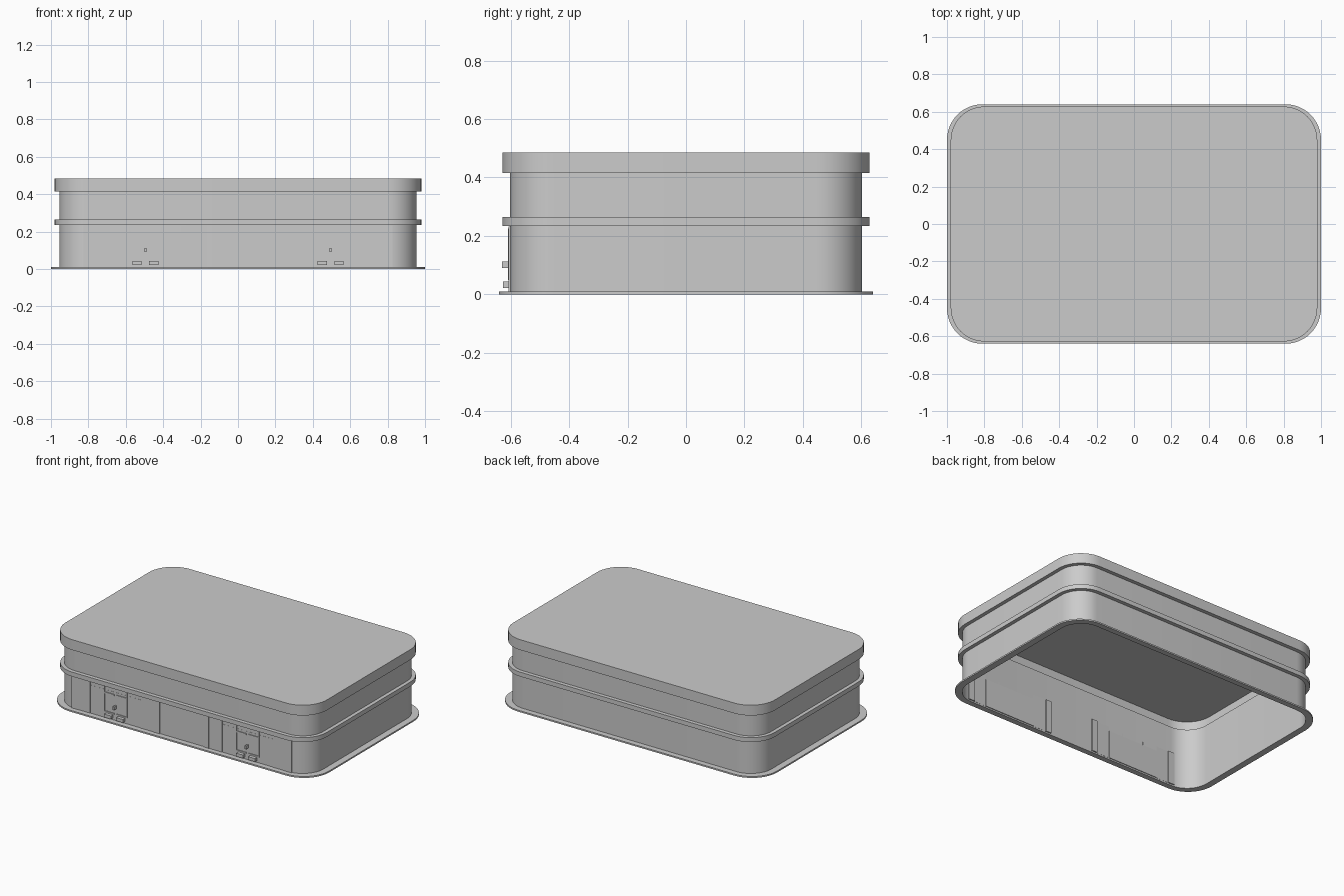
import bpy, bmesh, math

if "Cube" in bpy.data.objects:
    bpy.data.objects.remove(bpy.data.objects["Cube"])

SEG = 12  # segments per rounded corner


def outline(hx, hy, r, z):
    """Points of a rounded rectangle at height z."""
    pts = []
    for k, (sx, sy) in enumerate([(1, 1), (-1, 1), (-1, -1), (1, -1)]):
        for i in range(SEG + 1):
            a = math.pi / 2 * (k + i / SEG)
            pts.append((sx * (hx - r) + r * math.cos(a),
                        sy * (hy - r) + r * math.sin(a), z))
    return pts


def finish(name, bm):
    me = bpy.data.meshes.new(name)
    bm.to_mesh(me)
    bm.free()
    ob = bpy.data.objects.new(name, me)
    bpy.context.collection.objects.link(ob)
    bpy.ops.object.select_all(action='DESELECT')
    ob.select_set(True)
    bpy.context.view_layer.objects.active = ob
    bpy.ops.object.shade_smooth_by_angle(angle=math.radians(30))
    return ob


def loft(name, profile, cap=False, closed=False):
    """Sweep (hx, hy, r, z) sections upward into one shell."""
    bm = bmesh.new()
    rings = [[bm.verts.new(p) for p in outline(*s)] for s in profile]
    pairs = list(zip(rings, rings[1:]))
    if closed:
        pairs.append((rings[-1], rings[0]))
    for a, b in pairs:
        n = len(a)
        for i in range(n):
            j = (i + 1) % n
            bm.faces.new((a[i], a[j], b[j], b[i]))
    if cap:
        bm.faces.new(rings[-1])
    return finish(name, bm)


def boxes(name, specs):
    """Boxes given as (x0, x1, y0, y1, z0, z1), mirrored in x."""
    bm = bmesh.new()
    for x0, x1, y0, y1, z0, z1 in specs:
        for s in (1, -1):
            v = bmesh.ops.create_cube(bm, size=1)['verts']
            bmesh.ops.scale(bm, vec=(x1 - x0, y1 - y0, z1 - z0), verts=v)
            bmesh.ops.translate(bm, vec=(s * (x0 + x1) / 2, (y0 + y1) / 2,
                                         (z0 + z1) / 2), verts=v)
    return finish(name, bm)


WALL = (0.955, 0.602, 0.155)
BAND = (0.98, 0.628, 0.18)
PLATE = (1.0, 0.64, 0.19)

# Main shell
loft("base_plate", [WALL + (0,), PLATE + (0,), PLATE + (0.01,), WALL + (0.01,)],
     closed=True)
loft("outer_wall", [WALL + (0.0,), WALL + (0.415,)])
loft("middle_band", [WALL + (0.235,), BAND + (0.235,), BAND + (0.265,), WALL + (0.265,)],
     closed=True)
loft("roof_cap", [WALL + (0.415,), BAND + (0.415,), BAND + (0.485,)], cap=True)

# Front entrance bays
Z0, Z1 = 0.01, 0.233
boxes("pilasters", [(a, b, -0.607, -0.594, Z0, Z1)
                    for a, b in [(0.165, 0.205), (0.775, 0.825)]])
boxes("side_panels", [(a, b, -0.605, -0.601, Z0, Z1)
                      for a, b in [(0.205, 0.305), (0.685, 0.775)]])
boxes("door_leaves", [(0.305, 0.685, -0.603, -0.597, Z0, 0.2)])

# Thin door trim: outer uprights, split rails and small foot blocks
F, B = -0.608, -0.601
trim = []
for x in (0.411, 0.579):
    trim.append((x - 0.004, x + 0.004, F, B, 0.05, 0.225))
for a, b in [(0.411, 0.487), (0.503, 0.579)]:
    trim.append((a, b, F, B, 0.175, 0.185))
    trim.append((a, b, F, B, 0.05, 0.057))
boxes("door_trim", trim)
boxes("foot_blocks", [(a, b, -0.626, -0.601, 0.022, 0.044)
                      for a, b in [(0.425, 0.475), (0.515, 0.565)]])
boxes("door_handles", [(0.49, 0.5, -0.629, -0.601, 0.09, 0.113)])
